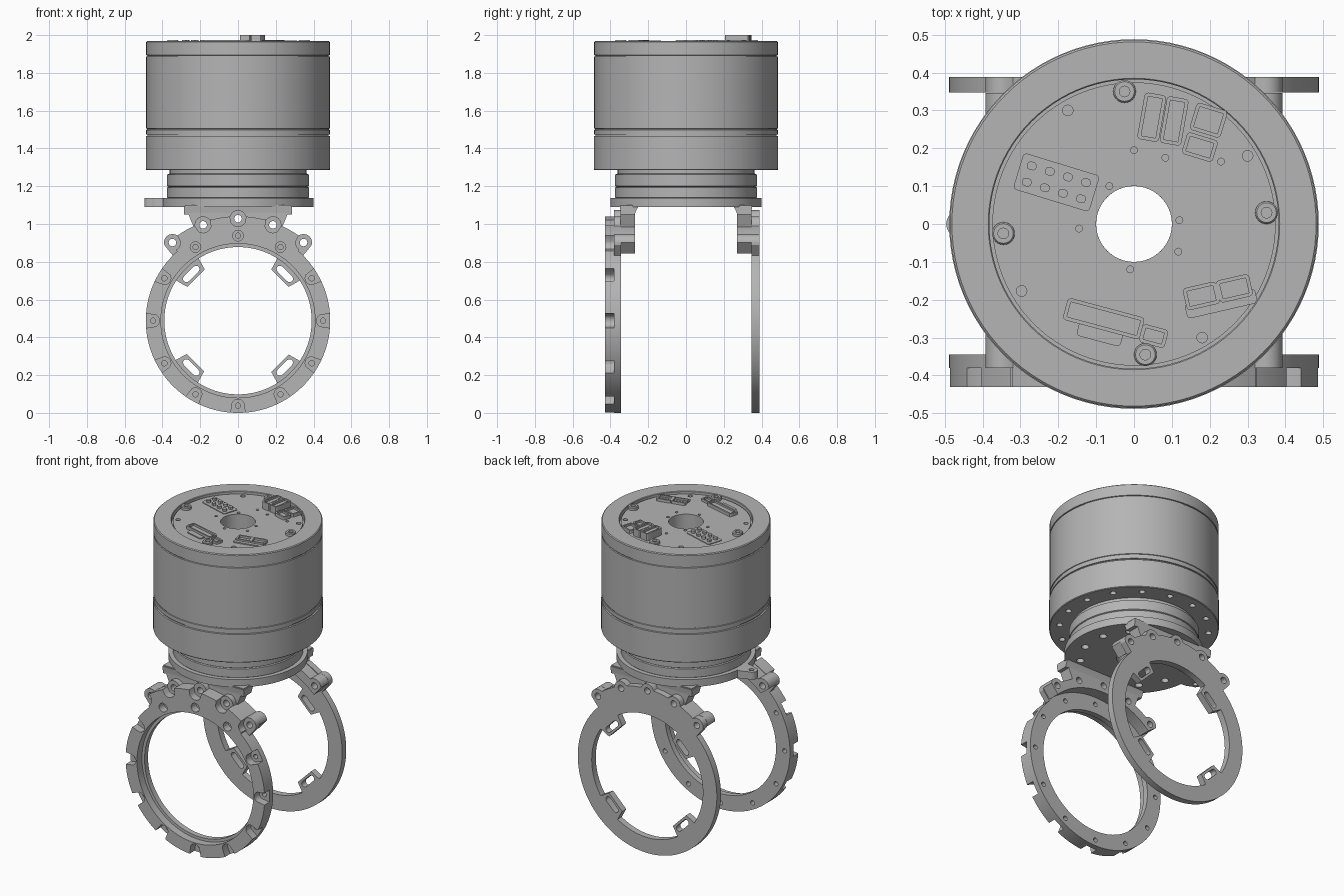
import bpy, bmesh, math
from math import sin, cos, pi, radians, sqrt
from mathutils import Matrix

cube = bpy.data.objects.get("Cube")
if cube:
    bpy.data.objects.remove(cube, do_unlink=True)

grey = bpy.data.materials.new("machined_grey")
grey.use_nodes = True
colour = (0.46, 0.46, 0.46, 1)
grey.diffuse_color = colour
grey.node_tree.nodes["Principled BSDF"].inputs["Base Color"].default_value = colour

RING_Z, RING_R = 0.488, 0.488
SCREWS = [radians(a) for a in (-40, -20, 0, 20, 40)]
POCKETS = [radians(30 * i) for i in range(-5, 7)]


def finish(ob, angle=30):
    bpy.ops.object.select_all(action='DESELECT')
    ob.select_set(True)
    bpy.context.view_layer.objects.active = ob
    ob.data.materials.clear()
    ob.data.materials.append(grey)
    bpy.ops.object.shade_smooth_by_angle(angle=radians(angle))
    return ob


def from_bmesh(name, bm):
    bmesh.ops.recalc_face_normals(bm, faces=bm.faces)
    me = bpy.data.meshes.new(name)
    bm.to_mesh(me)
    bm.free()
    ob = bpy.data.objects.new(name, me)
    bpy.context.collection.objects.link(ob)
    return ob


def lathe(name, profile, steps=96):
    bm = bmesh.new()
    verts = [bm.verts.new((r, 0, z)) for r, z in profile]
    edges = [bm.edges.new((a, b)) for a, b in zip(verts, verts[1:] + verts[:1])]
    bmesh.ops.spin(bm, geom=verts + edges, cent=(0, 0, 0), axis=(0, 0, 1),
                   angle=2 * pi, steps=steps, use_duplicate=False)
    bmesh.ops.remove_doubles(bm, verts=bm.verts, dist=1e-5)
    return finish(from_bmesh(name, bm))


def sheet(name, loops, lo, hi, upright=True):
    """Flat plate with holes; upright plates span y lo..hi, others span z."""
    cu = bpy.data.curves.new(name, 'CURVE')
    cu.dimensions, cu.fill_mode, cu.extrude = '2D', 'BOTH', (hi - lo) / 2
    for loop in loops:
        sp = cu.splines.new('POLY')
        sp.points.add(len(loop) - 1)
        for p, (x, y) in zip(sp.points, loop):
            p.co = (x, y, 0, 1)
        sp.use_cyclic_u = True
    ob = bpy.data.objects.new(name, cu)
    bpy.context.collection.objects.link(ob)
    bpy.ops.object.select_all(action='DESELECT')
    ob.select_set(True)
    bpy.context.view_layer.objects.active = ob
    bpy.ops.object.convert(target='MESH')
    ob = bpy.context.view_layer.objects.active
    mid = (lo + hi) / 2
    move = Matrix.Translation((0, mid, RING_Z)) @ Matrix.Rotation(pi / 2, 4, 'X')
    ob.data.transform(move if upright else Matrix.Translation((0, 0, mid)))
    bm = bmesh.new()
    bm.from_mesh(ob.data)
    bmesh.ops.remove_doubles(bm, verts=bm.verts, dist=1e-5)
    bmesh.ops.recalc_face_normals(bm, faces=bm.faces)
    bm.to_mesh(ob.data)
    bm.free()
    return finish(ob)


def polar(radius, start=-pi, end=pi, n=480):
    pts = [start + (end - start) * i / n for i in range(n)]
    return [(radius(t) * sin(t), radius(t) * cos(t)) for t in pts]


def hole(dist, ang, r, n=20):
    cx, cy = dist * sin(ang), dist * cos(ang)
    return [(cx + r * cos(2 * pi * i / n), cy + r * sin(2 * pi * i / n)) for i in range(n)]


def ray(t, dist, ang, r, side):
    """Distance along a ray to the far (+1) or near (-1) side of a circle."""
    d = t - ang
    q = r * r - (dist * sin(d)) ** 2
    return dist * cos(d) + side * sqrt(q) if q >= 0 and cos(d) > 0 else None


def grow(t, base, circles):
    return max([base] + [h for c in circles if (h := ray(t, *c, 1))])


def notch(t, base, circles):
    return min([base] + [h for c in circles if (h := ray(t, *c, -1))])


def slot(ang, dist=0.35, half=0.036, r=0.018):
    pts = []
    for s in (1, -1):
        for i in range(11):
            a = pi * i / 10 - pi / 2
            pts.append((s * (half + r * cos(a)), dist + s * r * sin(a)))
    return [(x * cos(ang) + y * sin(ang), y * cos(ang) - x * sin(ang)) for x, y in pts]


def crown(t):
    return 0.553 if abs(t) < radians(41) else RING_R


# Rings: lobed flanges, raised notched front layer, slotted back tabs
lobes = [(0.54, a, 0.045) for a in SCREWS]
screw_holes = [hole(0.54, a, 0.02) for a in SCREWS]
pocket_holes = [hole(0.45, a, 0.014) for a in POCKETS]
flange = polar(lambda t: grow(t, crown(t), lobes))

sheet("front_ring_flange", [flange, polar(lambda t: 0.39, n=128)] + screw_holes + pocket_holes,
      -0.38, -0.345)

cuts = [(0.54, a, 0.042) for a in SCREWS]
cuts += [(0.45, a, 0.034) for a in POCKETS if abs(a) > radians(45)]
raised = polar(lambda t: notch(t, crown(t), cuts), n=720)
closed = [hole(0.45, a, 0.028) for a in POCKETS if abs(a) < radians(45)]
sheet("front_ring_raised_blocks", [raised, polar(lambda t: 0.408, n=128)] + closed, -0.43, -0.379)


def tabbed(t):
    d = (t % (pi / 2)) - pi / 4
    return min(0.39, 0.317 / cos(d)) if abs(d) < radians(12) else 0.39


sheet("back_ring", [flange, polar(tabbed)] + screw_holes
      + [slot(radians(45 + 90 * i)) for i in range(4)], 0.347, 0.388)

# Bracket legs carrying the rings
web = radians(25)
end = radians(44)


def leg_outer(t):
    return 0.613 / cos(t) if abs(t) < web else grow(t, 0.55, lobes)


leg = polar(leg_outer, -end, end, 160) + polar(lambda t: 0.495, end, -end, 60)
for side, name in ((-1, "front_leg"), (1, "back_leg")):
    lo, hi = sorted((side * 0.27, side * 0.346))
    sheet(name, [leg] + screw_holes, lo, hi)
    # Fillet where the leg meets the plate
    bm = bmesh.new()
    sec = [(0.35, 1.095), (0.25, 1.095), (0.262, 1.075), (0.272, 1.05), (0.345, 1.05)]
    face = bm.faces.new([bm.verts.new((-0.285, side * y, z)) for y, z in sec])
    out = bmesh.ops.extrude_face_region(bm, geom=[face])
    bmesh.ops.translate(bm, vec=(0.57, 0, 0),
                        verts=[v for v in out["geom"] if isinstance(v, bmesh.types.BMVert)])
    finish(from_bmesh(name + "_fillet", bm))

# Mounting plate with side tab
plate = polar(lambda t: grow(t, 0.4, [(0.46, -pi / 2, 0.036), (0.42, -pi / 2, 0.05)]))
sheet("mounting_plate", [plate, hole(0, 0, 0.1, 64)]
      + [hole(0.31, radians(30 * i + 15), 0.022) for i in range(12)]
      + [hole(0.46, -pi / 2, 0.015)], 1.09, 1.138, upright=False)

# Motor neck and housing, turned as one piece
motor = lathe("motor_housing", [
    (0.1, 1.13), (0.365, 1.13), (0.375, 1.14), (0.375, 1.193), (0.368, 1.197), (0.375, 1.201),
    (0.375, 1.262), (0.362, 1.267), (0.362, 1.285), (0.484, 1.285), (0.488, 1.289),
    (0.488, 1.465), (0.48, 1.467), (0.48, 1.473), (0.486, 1.475), (0.486, 1.498), (0.482, 1.5),
    (0.482, 1.504), (0.486, 1.506), (0.486, 1.886), (0.48, 1.888), (0.48, 1.892), (0.486, 1.894),
    (0.486, 1.964), (0.481, 1.969), (0.385, 1.969), (0.382, 1.966), (0.382, 1.935),
    (0.374, 1.935), (0.374, 1.955), (0.1, 1.955)])

# Drilled holes in the flange underside and the circuit board
BOARD = 1.955
drills = [(0.43 * cos(a), 0.43 * sin(a), 0.018, 1.285)
          for a in (2 * pi * (i + 0.5) / 16 for i in range(16))]
drills += [(x, y, 0.014, BOARD) for x, y in
           ((-0.175, 0.3), (0.3, 0.18), (0.18, -0.3), (-0.297, -0.177))]
drills += [(x, y, 0.009, BOARD) for x, y in
           ((0.12, 0.01), (-0.065, 0.1), (-0.01, -0.12), (-0.145, -0.012),
            (0.117, -0.073), (0.23, 0.165), (0.0, 0.195), (0.083, 0.175))]
bm = bmesh.new()
for x, y, r, z in drills:
    bmesh.ops.create_cone(bm, cap_ends=True, segments=16, radius1=r, radius2=r, depth=0.06,
                          matrix=Matrix.Translation((x, y, z)))
cutter = from_bmesh("drill_cutter", bm)
cutter.hide_render = True
mod = motor.modifiers.new("drill", 'BOOLEAN')
mod.operation, mod.solver, mod.object = 'DIFFERENCE', 'EXACT', cutter
bpy.context.view_layer.objects.active = motor
bpy.ops.object.modifier_move_to_index(modifier="drill", index=0)
bpy.ops.object.modifier_apply(modifier="drill")
bpy.data.objects.remove(cutter, do_unlink=True)

# Board screws with sockets
for i, (x, y) in enumerate(((-0.345, -0.025), (0.35, 0.03), (-0.025, 0.35), (0.03, -0.345))):
    screw = lathe(f"board_screw_{i + 1}", [(0.014, 1.95), (0.03, 1.95), (0.03, 1.97),
                                          (0.026, 1.975), (0.014, 1.975)], 24)
    screw.location = (x, y, 0)


def socket(name, x, y, w, d, turn, top, wall=0.01, depth=0.012):
    """Connector housing: a bevelled box with a sunken opening."""
    bm = bmesh.new()
    h = top - BOARD + 0.01
    bmesh.ops.create_cube(bm, size=1, matrix=Matrix.Diagonal((w, d, h, 1)))
    sides = [e for e in bm.edges if abs(e.verts[0].co.z - e.verts[1].co.z) > h / 2]
    bmesh.ops.bevel(bm, geom=sides, offset=0.01, segments=3, affect='EDGES', profile=0.5)
    roof = [f for f in bm.faces if f.normal.z > 0.9]
    if depth:
        bmesh.ops.inset_region(bm, faces=roof, thickness=wall)
        out = bmesh.ops.extrude_face_region(bm, geom=roof)
        bmesh.ops.delete(bm, geom=roof, context='FACES_ONLY')
        bmesh.ops.translate(bm, vec=(0, 0, -depth),
                            verts=[v for v in out["geom"] if isinstance(v, bmesh.types.BMVert)])
    bm.transform(Matrix.Translation((x, y, top - h / 2)) @ Matrix.Rotation(radians(turn), 4, 'Z'))
    return finish(from_bmesh(name, bm))


# Board connectors
socket("power_connector_left", 0.047, 0.282, 0.058, 0.125, -10, 2.0)
socket("power_connector_right", 0.106, 0.272, 0.058, 0.125, -10, 2.0)
socket("twin_connector_upper", 0.197, 0.274, 0.085, 0.075, -17, 1.975)
socket("twin_connector_lower", 0.174, 0.203, 0.085, 0.06, -17, 1.975)
socket("long_connector", -0.08, -0.25, 0.21, 0.06, -15, 1.975)
socket("long_connector_step", -0.09, -0.29, 0.12, 0.04, -15, 1.962, depth=0)
socket("small_connector", 0.052, -0.296, 0.07, 0.05, -15, 1.97)
socket("signal_connector_left", 0.178, -0.19, 0.09, 0.06, 13, 1.972)
socket("signal_connector_right", 0.265, -0.17, 0.09, 0.06, 13, 1.972)
socket("signal_connector_step", 0.23, -0.21, 0.19, 0.04, 13, 1.962, depth=0)

# Pin header
socket("pin_header_base", -0.205, 0.11, 0.21, 0.1, -17, 1.96, depth=0)
turn = Matrix.Rotation(radians(-17), 2)
for i in range(8):
    u, v = (i % 4 - 1.5) * 0.05, (i // 4 - 0.5) * 0.045
    px, py = u * cos(radians(17)) + v * sin(radians(17)), v * cos(radians(17)) - u * sin(radians(17))
    socket(f"header_pin_{i + 1}", px - 0.205, py + 0.11, 0.026, 0.022, -17, 1.975, depth=0)
